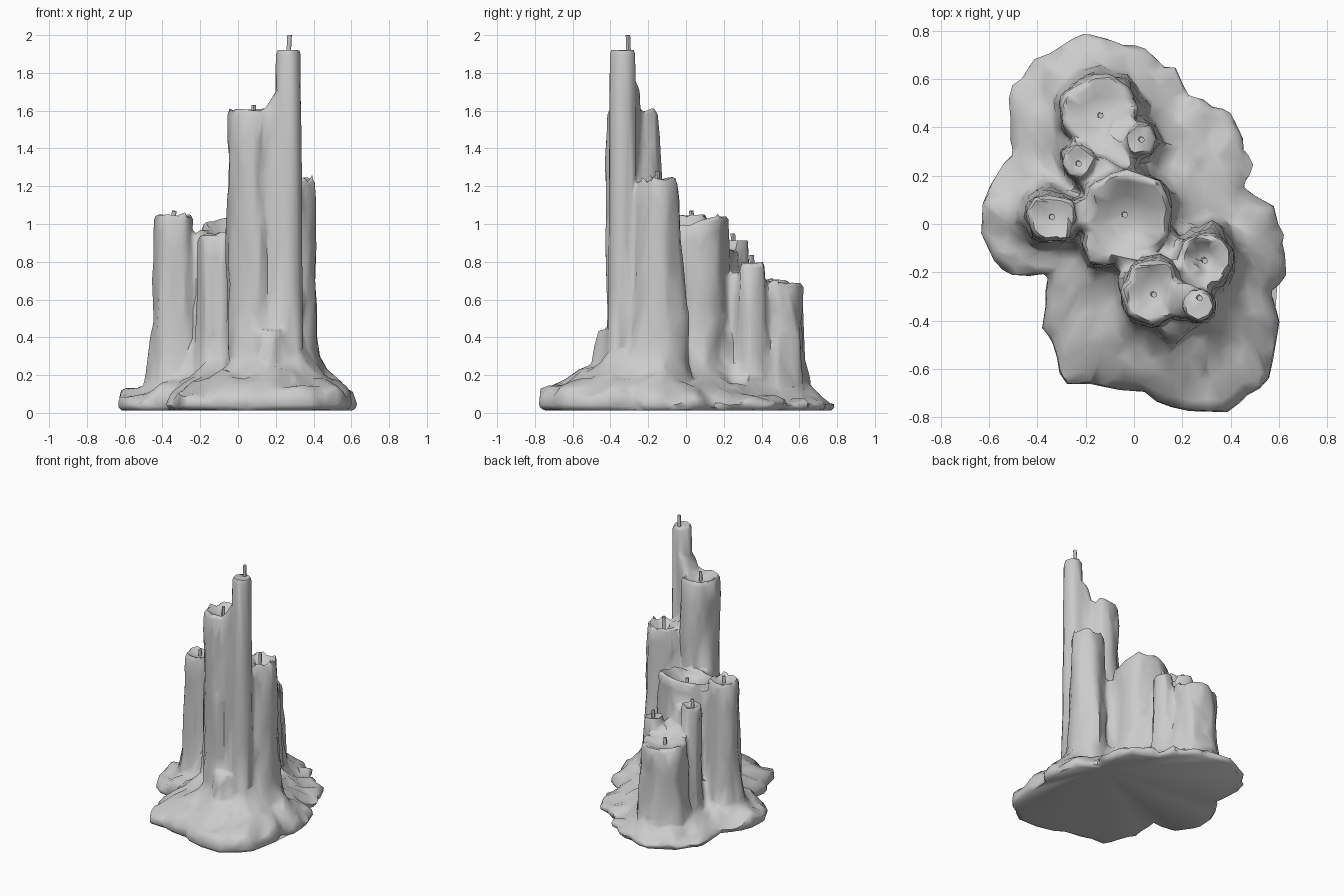
import bpy, bmesh, math, random
from mathutils import Vector, noise

if "Cube" in bpy.data.objects:
    bpy.data.objects.remove(bpy.data.objects["Cube"])

random.seed(4)
N = 32

# x, y, top radius, bottom radius, rim height, cup depth, rim tilt (x, y)
CANDLES = [
    (-0.03, 0.04, 0.185, 0.210, 1.00, 0.08, 0.10, 0.28),  # wide centre
    (-0.34, 0.03, 0.095, 0.125, 1.05, 0.03, 0, 0),        # left
    (-0.14, 0.46, 0.160, 0.165, 0.71, 0.05, 0, -0.12),    # back
    (0.03, 0.35, 0.062, 0.08, 0.80, 0.02, 0, 0),          # small back right
    (-0.23, 0.26, 0.065, 0.08, 0.92, 0.03, 0, 0),         # small back left
    (0.08, -0.28, 0.127, 0.14, 1.61, 0.05, 0, 0),         # tall
    (0.265, -0.335, 0.065, 0.08, 1.925, 0.01, 0, 0),      # tallest
    (0.29, -0.15, 0.108, 0.150, 1.25, 0.10, 0, 0),        # right
]
# Webs of wax that join neighbouring candles
WEBS = [
    (0.195, -0.315, 0.07, 0.09, 1.69, 0, 1.5), (0.17, -0.33, 0.13, 0.16, 0.44),
    (0.02, -0.14, 0.09, 0.12, 0.95), (-0.22, 0.04, 0.06, 0.08, 0.95),
    (-0.05, 0.39, 0.06, 0.08, 0.70), (-0.19, 0.34, 0.06, 0.08, 0.70),
    (-0.15, 0.20, 0.08, 0.10, 0.86), (0.20, -0.22, 0.08, 0.10, 1.22),
    (0.09, -0.23, 0.09, 0.13, 1.42), (0.14, -0.10, 0.06, 0.09, 0.9),
    (-0.13, -0.09, 0.08, 0.10, 0.94), (-0.08, 0.27, 0.09, 0.10, 0.74),
]
# Puddle outline seen from above
OUTLINE = [(-.2, .78), (-.39, .7), (-.52, .55), (-.5, .27), (-.57, .2), (-.64, .05),
           (-.6, -.12), (-.48, -.22), (-.35, -.2), (-.38, -.42), (-.27, -.65),
           (.05, -.7), (.12, -.75), (.37, -.78), (.56, -.66), (.6, -.4), (.57, -.3),
           (.64, -.2), (.58, .07), (.45, .15), (.48, .27), (.4, .47), (.2, .54),
           (.18, .63), (0, .74)]


def loft(bm, rings):
    """Closed skin through rings of points with equal counts."""
    vs = [[bm.verts.new(p) for p in r] for r in rings]
    n = len(vs[0])
    for a, b in zip(vs, vs[1:]):
        for i in range(n):
            j = (i + 1) % n
            bm.faces.new((a[i], a[j], b[j], b[i]))
    bm.faces.new(vs[0][::-1])
    bm.faces.new(vs[-1])


def candle(bm, x, y, rt, rb, h, cup=0.0, tx=0, ty=0):
    """Column with drip ridges, slightly flared foot and melted cup."""
    seed = random.uniform(0, 50)
    steps = 9
    low = min(0.42, h - 0.06)
    levels = [(0.03, 1.2), (0.18, 1.15), (0.28, 1.06), (low, 1.02)]
    levels += [(low + (h - 0.03 - low) * k / steps, 1.0) for k in range(1, steps + 1)]
    levels += [(h, 0.90)]
    inner = [(h - 0.25 * cup, 0.74), (h - 0.8 * cup, 0.45), (h - cup, 0.1)]
    amp = 0.06 if rt < 0.066 and h > 1.5 else 0.22
    rings = []
    for z, s in levels + inner:
        r = (rb + (rt - rb) * min(1, z / h)) * s
        ring = []
        for i in range(N):
            a = 2 * math.pi * i / N
            c, d = math.cos(a), math.sin(a)
            ridge = noise.noise(Vector((c * 1.9 + seed, d * 1.9, z * 1.3)))
            ridge += 0.7 * noise.noise(Vector((c * 3.2 + seed, d * 3.2 + 9, z * 5)))
            q = r * (1.02 + amp * ridge)
            lift = (tx * c + ty * d) * r if z > h - 0.2 else 0
            jag = cup * 0.6 * ridge if z == h else 0
            ring.append((x + q * c, y + q * d, z + lift + jag))
        rings.append(ring)
    loft(bm, rings)


def outline_radius(a):
    """Distance from the origin to the puddle edge at angle a."""
    d = Vector((math.cos(a), math.sin(a)))
    for p, q in zip(OUTLINE, OUTLINE[1:] + OUTLINE[:1]):
        p, e = Vector(p), Vector(q) - Vector(p)
        den = d.x * e.y - d.y * e.x
        if abs(den) > 1e-9:
            t = (p.x * e.y - p.y * e.x) / den
            u = (p.x * d.y - p.y * d.x) / den
            if t > 0 and -1e-6 <= u <= 1.000001:
                return t
    return 0.6


def core_radius(a):
    """Farthest candle wall along angle a."""
    best = 0.15
    for x, y, rt, rb, *_ in CANDLES:
        m = x * math.cos(a) + y * math.sin(a)
        k = rb * rb - (x * x + y * y - m * m)
        if k > 0:
            best = max(best, m + math.sqrt(k))
    return best


def puddle(bm):
    """Lumpy pool that climbs from its outer edge to the candle walls."""
    M = 96
    ang = [2 * math.pi * i / M for i in range(M)]
    edge = [outline_radius(a) + 0.035 * noise.noise(Vector((math.cos(a) * 8, math.sin(a) * 8, 5)))
            for a in ang]
    core = [core_radius(a) for a in ang]
    for _ in range(2):
        core = [(core[i - 1] + core[i] + core[(i + 1) % M]) / 3 for i in range(M)]
    core = [min(c, e * 0.85) for c, e in zip(core, edge)]
    rings = []
    for t, z in [(0.12, 0.012), (0.03, 0.016), (-0.015, 0.04), (0.0, 0.07), (0.12, 0.1),
                 (0.35, 0.13), (0.6, 0.165), (0.82, 0.205), (1.0, 0.27), (1.1, 0.33)]:
        ring = []
        for a, e, c in zip(ang, edge, core):
            r = e + (c - e) * t
            x, y = r * math.cos(a), r * math.sin(a)
            b = noise.noise(Vector((x * 7, y * 7, 2)))
            b += 0.5 * noise.noise(Vector((x * 14, y * 14, 7)))
            # thicker at the front, thinner at the back and left
            f = 1 + 0.3 * max(0, min(1, -2 * y)) - 0.35 * max(0, min(1, 1.8 * y))
            f -= 0.2 * max(0, min(1, -2.5 * x - 0.5))
            if z < 0.06:
                f, b = 1, 0
            ring.append((x, y, max(0.05, z * f + 0.06 * b) if z > 0.06 else z))
        rings.append(ring)
    loft(bm, rings)


# Wax body: fuse all parts into one melted skin
bm = bmesh.new()
for c in CANDLES + WEBS:
    candle(bm, *c)
puddle(bm)
bmesh.ops.recalc_face_normals(bm, faces=bm.faces)
mesh = bpy.data.meshes.new("melted_wax")
bm.to_mesh(mesh)
bm.free()
wax = bpy.data.objects.new("melted_wax", mesh)
bpy.context.collection.objects.link(wax)
bpy.context.view_layer.objects.active = wax
wax.select_set(True)
rm = wax.modifiers.new("fuse", 'REMESH')
rm.mode = 'VOXEL'
rm.voxel_size = 0.014
sm = wax.modifiers.new("soften", 'SMOOTH')
sm.factor, sm.iterations = 0.5, 2
dc = wax.modifiers.new("facet", 'DECIMATE')
dc.ratio = 0.035
bpy.ops.object.convert(target='MESH')
bpy.ops.object.shade_smooth_by_angle(angle=math.radians(50))

# Wicks: x, y, bottom, top
WICKS = [(-.04, .04, .86, .98), (-.34, .03, 1.0, 1.07), (-.14, .45, .62, .71),
         (.03, .35, .75, .835), (-.23, .25, .87, .95), (.08, -.29, 1.5, 1.63),
         (.27, -.305, 1.88, 2.0), (.29, -.15, 1.12, 1.28)]
for k, (x, y, z0, z1) in enumerate(WICKS):
    bpy.ops.mesh.primitive_cylinder_add(vertices=8, radius=0.012, depth=z1 - z0,
                                        location=(x, y, (z0 + z1) / 2),
                                        rotation=(0.04, 0.05, 0))
    bpy.context.object.name = f"wick_{k + 1}"
    bpy.ops.object.shade_smooth_by_angle(angle=math.radians(45))
